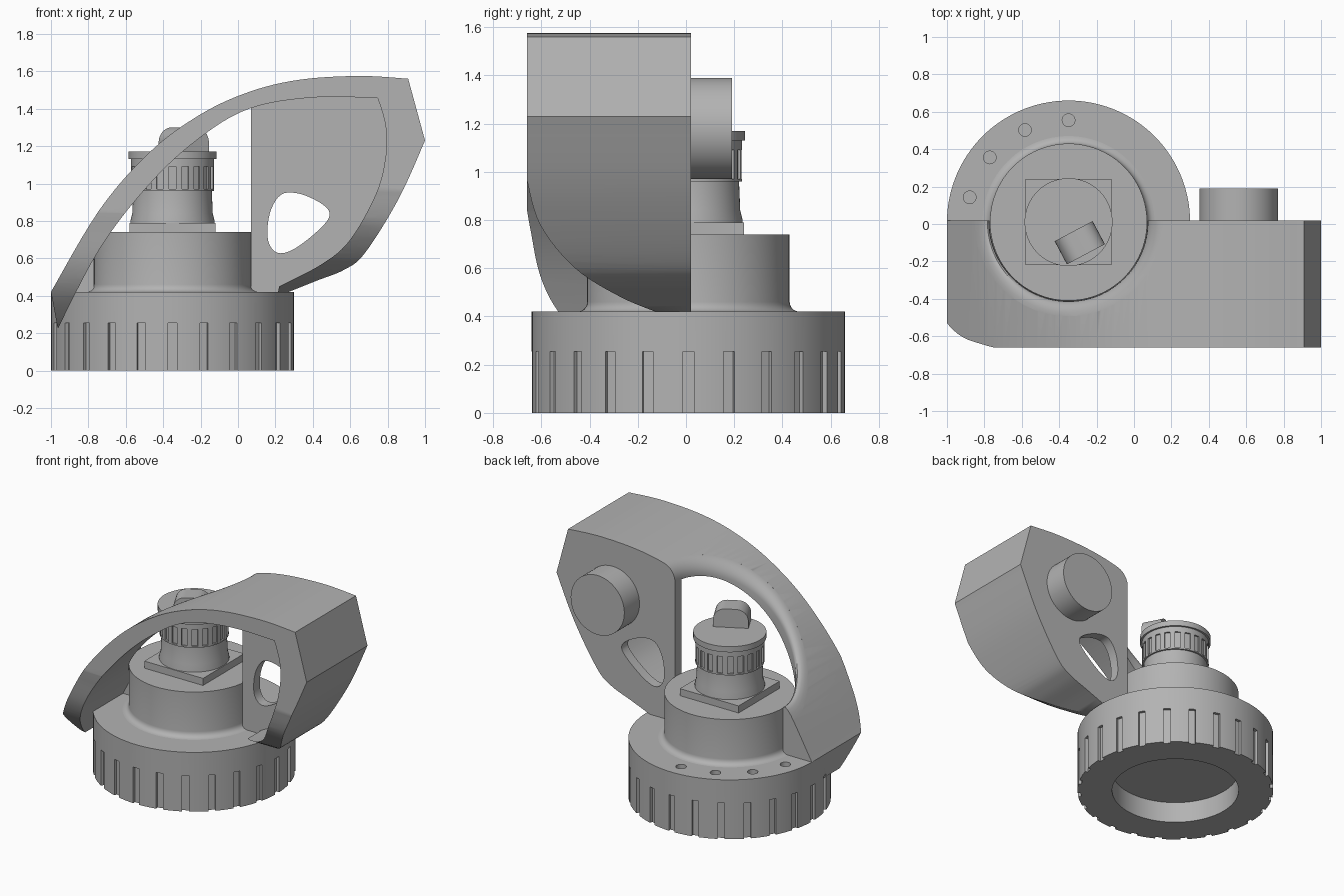
import bpy, bmesh, math
from mathutils import Matrix, Vector

cube = bpy.data.objects.get("Cube")
if cube:
    bpy.data.objects.remove(cube, do_unlink=True)

GREY = (0.45, 0.45, 0.45, 1)
mat = bpy.data.materials.new("plain grey")
mat.use_nodes = True
mat.diffuse_color = GREY
mat.node_tree.nodes["Principled BSDF"].inputs["Base Color"].default_value = GREY

CX, CY = -0.35, 0.01      # axis of the round base
TAU = 2 * math.pi


def finish(name, bm):
    bmesh.ops.recalc_face_normals(bm, faces=bm.faces[:])
    mesh = bpy.data.meshes.new(name)
    bm.to_mesh(mesh)
    bm.free()
    obj = bpy.data.objects.new(name, mesh)
    bpy.context.collection.objects.link(obj)
    mesh.materials.append(mat)
    return obj


def loft(name, rings):
    """Closed solid through a stack of equal point rings."""
    bm = bmesh.new()
    loops = [[bm.verts.new(p) for p in ring] for ring in rings]
    n = len(loops[0])
    for a, b in zip(loops, loops[1:]):
        for i in range(n):
            j = (i + 1) % n
            bm.faces.new((a[i], a[j], b[j], b[i]))
    bm.faces.new(loops[0][::-1])
    bm.faces.new(loops[-1])
    return finish(name, bm)


def prism(name, pts, lo, hi, axis="y"):
    """Extrude (x, z) points along y, or (y, z) points along x."""
    place = (lambda p, d: (p[0], d, p[1])) if axis == "y" else (lambda p, d: (d, p[0], p[1]))
    return loft(name, [[place(p, d) for p in pts] for d in (lo, hi)])


def lathe(name, profile, n=96, x=CX, y=CY):
    return loft(name, [[(x + r * math.cos(TAU * i / n), y + r * math.sin(TAU * i / n), z)
                        for i in range(n)] for r, z in profile])


def box(name, size, loc, angle=0):
    bm = bmesh.new()
    bmesh.ops.create_cube(bm, size=1, matrix=Matrix.Translation(loc)
                          @ Matrix.Rotation(angle, 4, "Z") @ Matrix.Diagonal((*size, 1)))
    return finish(name, bm)


def spline(pts, steps=6, closed=False):
    """Smooth points through a few guide points."""
    v = [Vector(p) for p in pts]
    n = len(v)
    at = (lambda i: v[i % n]) if closed else (lambda i: v[max(0, min(n - 1, i))])
    out = []
    for i in range(n if closed else n - 1):
        a, b, c, d = (at(i + k) for k in (-1, 0, 1, 2))
        for s in range(steps):
            t = s / steps
            out.append(0.5 * (2 * b + (c - a) * t + (2 * a - 5 * b + 4 * c - d) * t * t
                              + (3 * b - a - 3 * c + d) * t ** 3))
    return out if closed else out + [v[-1]]


def cut(obj, cutters):
    for c in cutters:
        mod = obj.modifiers.new("cut", "BOOLEAN")
        mod.operation, mod.solver, mod.object = "DIFFERENCE", "EXACT", c
    bpy.context.view_layer.update()
    mesh = bpy.data.meshes.new_from_object(
        obj.evaluated_get(bpy.context.evaluated_depsgraph_get()))
    obj.modifiers.clear()
    obj.data = mesh
    for c in cutters:
        bpy.data.objects.remove(c, do_unlink=True)


def ring_of_boxes(name, count, radius, size, z):
    """One mesh holding boxes spaced evenly around the base axis."""
    bm = bmesh.new()
    for i in range(count):
        a = TAU * i / count
        loc = (CX + radius * math.cos(a), CY + radius * math.sin(a), z)
        bmesh.ops.create_cube(bm, size=1, matrix=Matrix.Translation(loc)
                              @ Matrix.Rotation(a, 4, "Z") @ Matrix.Diagonal((*size, 1)))
    return finish(name, bm)


# Round base with grip slots, underside recess and four small holes
base = lathe("base", [(0.65, 0), (0.65, 0.42)], 120)
cutters = [ring_of_boxes("grip_cutter", 24, 0.65, (0.04, 0.046, 0.51), 0),
           lathe("recess_cutter", [(0.42, -0.1), (0.42, 0.15)])]
for k in range(4):
    a = math.radians(90 + 25.3 * k)
    cutters.append(lathe("pin_cutter", [(0.034, 0.36), (0.034, 0.5)], 24,
                         CX + 0.545 * math.cos(a), CY + 0.545 * math.sin(a)))
cut(base, cutters)

# Drum with a small fillet at its foot
foot = [(0.46 - 0.04 * math.sin(t * math.pi / 10), 0.46 - 0.04 * math.cos(t * math.pi / 10))
        for t in range(6)]
lathe("drum", [(0.46, 0.40)] + foot + [(0.42, 0.74)])

# Valve housing on a square flange
box("flange", (0.46, 0.46, 0.05), (CX, CY, 0.765))
lathe("housing", [(0.225, 0.73), (0.225, 0.80), (0.215, 0.84), (0.21, 0.96)], 64)
collar = lathe("slotted_collar", [(0.222, 0.96), (0.222, 1.135)], 64)
cut(collar, [ring_of_boxes("collar_cutter", 20, 0.225, (0.03, 0.038, 0.12), 1.03)])
lathe("cap", [(0.235, 1.13), (0.235, 1.17)], 64)

# Round-topped knob, turned on the cap
knob_arc = [(sx * (0.035 + 0.08 * math.cos(a)), 1.22 + 0.08 * math.sin(a))
            for sx, order in ((1, range(9)), (-1, range(8, -1, -1)))
            for a in (k * math.pi / 16 for k in order)]
knob = prism("knob", [(0.115, 1.16)] + knob_arc + [(-0.115, 1.16)], -0.07, 0.07)
knob.data.transform(Matrix.Translation((-0.29, -0.10, 0)) @ Matrix.Rotation(math.radians(28), 4, "Z"))

# Arched guard: outer solid
arch = spline([(-1, 0.42), (-0.74, 0.86), (-0.47, 1.17), (-0.2, 1.37), (0.06, 1.49),
               (0.33, 1.555), (0.65, 1.575), (0.91, 1.56)])
side = spline([(1, 1.23), (0.86, 0.92), (0.68, 0.63), (0.57, 0.54), (0.42, 0.48), (0.27, 0.42)])
guard = prism("arched_guard", arch + side + [(0.2, 0.36), (-0.9, 0.2), (-0.965, 0.23)], -0.66, 0.02)

# Hollow of the guard, open to the front and leaving a back plate
inner_top = spline([(-0.985, 0.18), (-0.74, 0.65), (-0.47, 1.0), (-0.21, 1.24),
                    (0.06, 1.4), (0.4, 1.46), (0.746, 1.457)])
inner_side = spline([(0.76, 1.42), (0.79, 1.3), (0.79, 1.15), (0.74, 0.95), (0.6, 0.7),
                     (0.45, 0.57), (0.22, 0.45)])
hollow = prism("hollow_cutter", inner_top + inner_side + [(0.15, 0.1)], -0.8, -0.05)


def arch_height(x):
    for a, b in zip(arch, arch[1:]):
        if x <= b[0]:
            return a[1] + (b[1] - a[1]) * (x - a[0]) / (b[0] - a[0])
    return arch[-1][1]


# Vertical clearance through the arch, with a rounded upper rim
R, F, N = 0.423, 0.08, 96
dirs = [(math.cos(TAU * i / N), math.sin(TAU * i / N)) for i in range(N)]
rings = [[(CX + R * c, CY + R * s, 0.1) for c, s in dirs]]
for k in range(7):
    phi = k * math.pi / 12
    r = R + F * (1 - math.cos(phi))
    rings.append([(CX + r * c, CY + r * s, arch_height(CX + r * c) - F * (1 - math.sin(phi)))
                  for c, s in dirs])
rings.append([(x, y, 2) for x, y, z in rings[-1]])
clearance = loft("clearance_cutter", rings)

# Rounded lower front corners and the window in the back plate
right_trim = prism("right_trim", [(-0.7, 0.97)] + spline(
    [(-0.661, 0.97), (-0.605, 0.78), (-0.46, 0.6), (-0.27, 0.48), (-0.1, 0.41)])
    + [(-0.1, 0.1), (-0.7, 0.1)], -0.2, 1.1, "x")
left_trim = prism("left_trim", [(-0.7, 0.85)] + spline(
    [(-0.661, 0.85), (-0.645, 0.76), (-0.605, 0.57), (-0.53, 0.42), (-0.4, 0.28), (-0.3, 0.2)])
    + [(-0.3, 0), (-0.7, 0)], -1.1, -0.2, "x")
window = prism("window_cutter", spline(
    [(0.23, 0.94), (0.33, 0.945), (0.45, 0.89), (0.49, 0.83), (0.43, 0.75), (0.3, 0.65),
     (0.21, 0.63), (0.16, 0.7), (0.17, 0.84)], 5, True), -0.2, 0.2)
cut(guard, [hollow, clearance, right_trim, left_trim, window])

# Round boss on the back plate
boss = prism("back_boss", [(0.56 + 0.21 * math.cos(TAU * i / 64), 1.18 + 0.21 * math.sin(TAU * i / 64))
                           for i in range(64)], -0.03, 0.19)

# Smooth curved faces, keep edges crisp
bpy.ops.object.select_all(action="DESELECT")
for obj in bpy.context.collection.objects:
    if obj.type == "MESH" and mat.name in obj.data.materials:
        obj.select_set(True)
        bpy.context.view_layer.objects.active = obj
bpy.ops.object.shade_smooth_by_angle(angle=math.radians(30))
